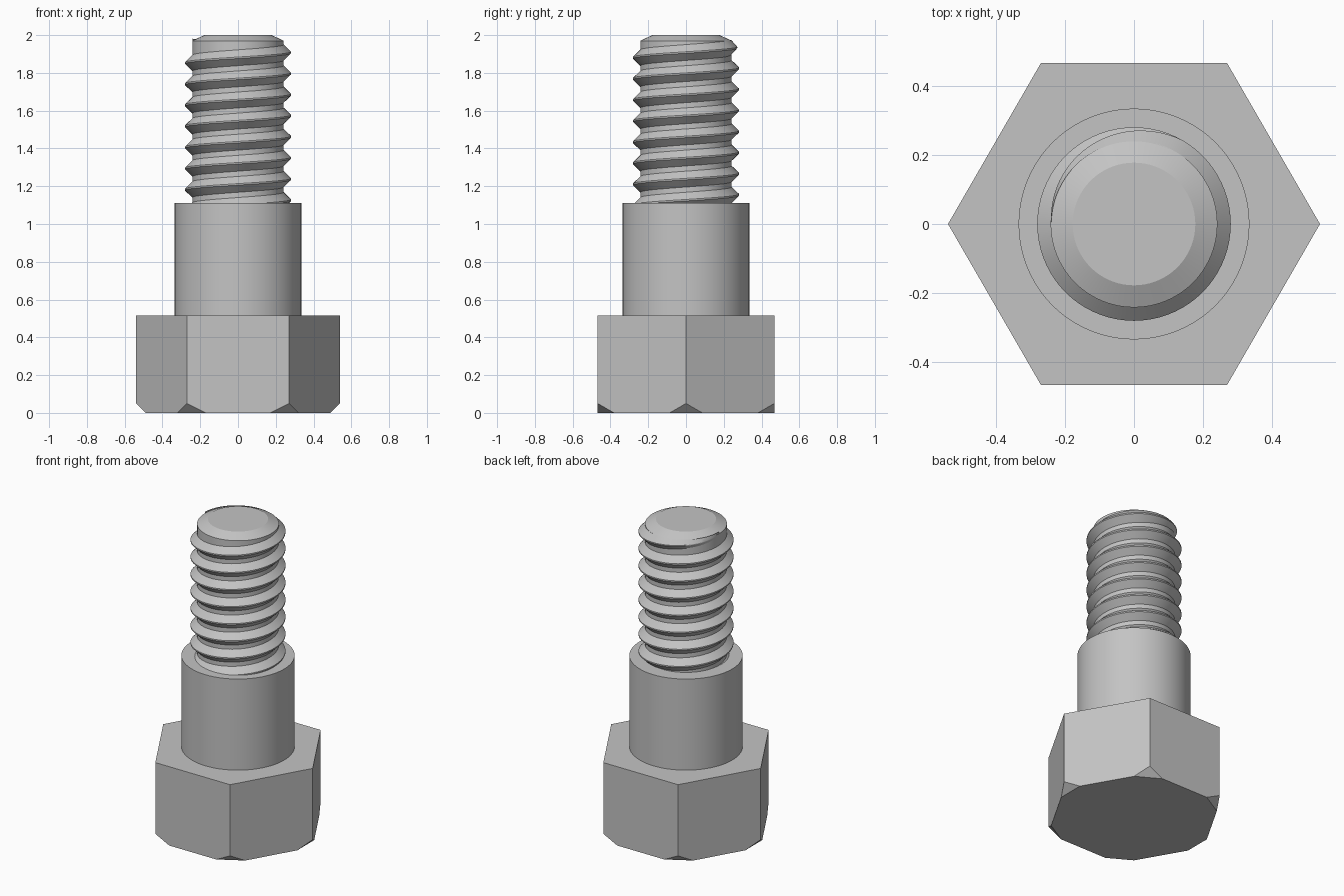
import bpy, bmesh, math
from mathutils import Vector

cube = bpy.data.objects.get("Cube")
if cube:
    bpy.data.objects.remove(cube, do_unlink=True)

steel = bpy.data.materials.new("steel grey")
steel.use_nodes = True
colour = (0.55, 0.55, 0.55, 1)
steel.diffuse_color = colour
steel.node_tree.nodes["Principled BSDF"].inputs["Base Color"].default_value = colour


def finish(bm, name, smooth=True):
    bmesh.ops.recalc_face_normals(bm, faces=bm.faces)
    mesh = bpy.data.meshes.new(name)
    bm.to_mesh(mesh)
    bm.free()
    mesh.materials.append(steel)
    obj = bpy.data.objects.new(name, mesh)
    bpy.context.collection.objects.link(obj)
    if smooth:
        bpy.ops.object.select_all(action='DESELECT')
        obj.select_set(True)
        bpy.context.view_layer.objects.active = obj
        bpy.ops.object.shade_smooth_by_angle(angle=math.radians(25))
    return obj


def lathe(name, profile, sides=96):
    """Closed solid of revolution from (radius, height) points."""
    bm = bmesh.new()
    rings = [[bm.verts.new((r * math.cos(math.tau * i / sides),
                            r * math.sin(math.tau * i / sides), z))
              for i in range(sides)] for r, z in profile]
    for low, high in zip(rings, rings[1:]):
        for i in range(sides):
            j = (i + 1) % sides
            bm.faces.new((low[i], low[j], high[j], high[i]))
    bm.faces.new(rings[0])
    bm.faces.new(rings[-1])
    return finish(bm, name)


# Hexagonal head with its lower corners cut flat
HEAD_R, HEAD_H, CUT = 0.54, 0.515, 0.05
bm = bmesh.new()
corners = [Vector((math.cos(k * math.pi / 3), math.sin(k * math.pi / 3), 0)) for k in range(6)]
base = bm.faces.new([bm.verts.new(c * HEAD_R) for c in corners])
top = bmesh.ops.extrude_face_region(bm, geom=[base], use_keep_orig=True)
bmesh.ops.translate(bm, vec=(0, 0, HEAD_H),
                    verts=[g for g in top["geom"] if isinstance(g, bmesh.types.BMVert)])
for c in corners:
    cut = bmesh.ops.bisect_plane(bm, geom=bm.verts[:] + bm.edges[:] + bm.faces[:],
                                 plane_co=c * (HEAD_R - CUT),
                                 plane_no=c - Vector((0, 0, 1)), clear_outer=True)
    edges = [g for g in cut["geom_cut"] if isinstance(g, bmesh.types.BMEdge)]
    bmesh.ops.holes_fill(bm, edges=edges)
finish(bm, "hex_head", smooth=False)

# Plain shoulder and chamfered thread core
lathe("shoulder", [(0.335, HEAD_H - 0.01), (0.335, 1.11)])
CORE = 0.242
lathe("thread_core", [(CORE, 1.1), (CORE, 1.97), (0.178, 2.0)])

# Right-handed helical ridge, fading into the core at its upper end
PITCH, CREST, STEPS = 0.1117, 0.281, 72
START, END, FADE = -7.5 * math.tau, math.tau * 0.5, math.radians(120)
bm = bmesh.new()
count = round((END - START) / math.tau * STEPS)
previous = None
for i in range(count + 1):
    a = START + (END - START) * i / count
    z = 1.908 + PITCH * a / math.tau
    f = min(1, (END - a) / FADE)
    crest = CORE - 0.002 + (CREST - CORE + 0.002) * f
    section = [(CORE - 0.002, -0.044), (crest, -0.004), (crest, 0.004), (CORE - 0.002, 0.044)]
    ring = [bm.verts.new((r * math.cos(a), r * math.sin(a), z + dz * (0.4 + 0.6 * f)))
            for r, dz in section]
    if previous:
        for k in range(3):
            bm.faces.new((previous[k], previous[k + 1], ring[k + 1], ring[k]))
    previous = ring
finish(bm, "thread_ridge")
